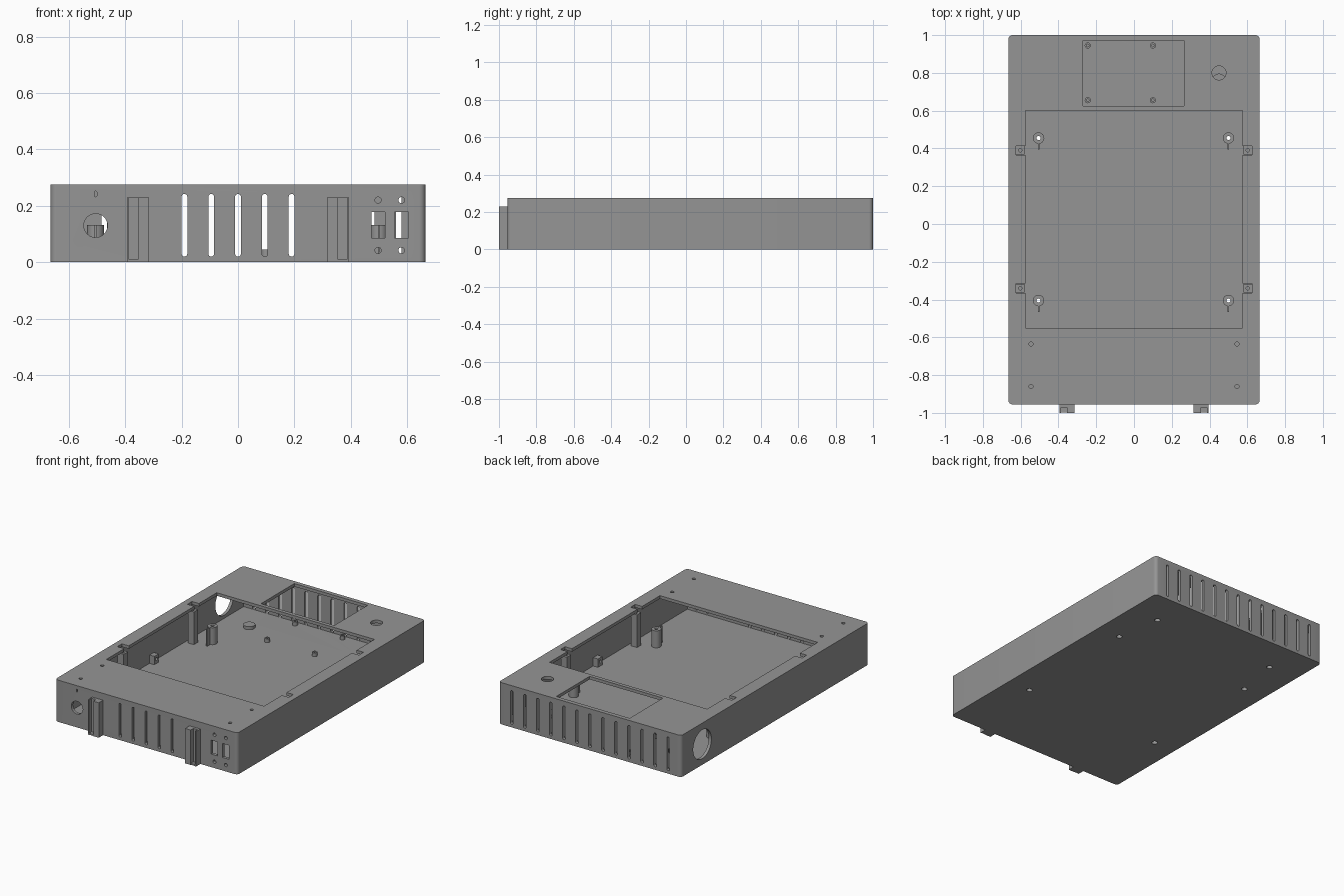
import bpy, bmesh, math

if "Cube" in bpy.data.objects:
    bpy.data.objects.remove(bpy.data.objects["Cube"])

W, Y0, Y1, H, T = 0.665, -0.955, 1.0, 0.275, 0.02   # half width, front, back, height, wall

grey = bpy.data.materials.new("grey_plastic")
grey.diffuse_color = (0.30, 0.30, 0.30, 1)
grey.use_nodes = True
grey.node_tree.nodes["Principled BSDF"].inputs["Base Color"].default_value = grey.diffuse_color


# ---- profiles (2D) ----
def rect(u0, u1, v0, v1):
    return [(u0, v0), (u1, v0), (u1, v1), (u0, v1)]


def circle(u, v, r, n=24):
    return [(u + r * math.cos(2 * math.pi * i / n), v + r * math.sin(2 * math.pi * i / n))
            for i in range(n)]


def rounded(u0, u1, v0, v1, r, n=6):
    pts = []
    corners = [(u1 - r, v1 - r), (u0 + r, v1 - r), (u0 + r, v0 + r), (u1 - r, v0 + r)]
    for k, (cu, cv) in enumerate(corners):
        for i in range(n + 1):
            a = math.pi / 2 * (k + i / n)
            pts.append((cu + r * math.cos(a), cv + r * math.sin(a)))
    return pts


def slot(u, v0, v1, w):
    return rounded(u - w / 2, u + w / 2, v0, v1, w / 2 * 0.98)


# ---- solids ----
def prism(bm, pts, axis, lo, hi):
    place = {"x": lambda u, v, t: (t, u, v),
             "y": lambda u, v, t: (u, t, v),
             "z": lambda u, v, t: (u, v, t)}[axis]
    a = [bm.verts.new(place(u, v, lo)) for u, v in pts]
    b = [bm.verts.new(place(u, v, hi)) for u, v in pts]
    bm.faces.new(a)
    bm.faces.new(b[::-1])
    n = len(pts)
    for i in range(n):
        j = (i + 1) % n
        bm.faces.new((a[i], b[i], b[j], a[j]))


def build(name, solids):
    bm = bmesh.new()
    for s in solids:
        prism(bm, *s)
    bmesh.ops.recalc_face_normals(bm, faces=bm.faces)
    me = bpy.data.meshes.new(name)
    bm.to_mesh(me)
    bm.free()
    me.materials.append(grey)
    ob = bpy.data.objects.new(name, me)
    bpy.context.collection.objects.link(ob)
    return ob


def activate(ob):
    bpy.ops.object.select_all(action="DESELECT")
    ob.select_set(True)
    bpy.context.view_layer.objects.active = ob


def cut(ob, solids):
    cutter = build("cutter", solids)
    cutter.hide_render = True
    activate(ob)
    mod = ob.modifiers.new("cut", "BOOLEAN")
    mod.operation, mod.solver, mod.object = "DIFFERENCE", "EXACT", cutter
    bpy.ops.object.modifier_apply(modifier=mod.name)
    bpy.data.objects.remove(cutter)


def smooth(ob):
    activate(ob)
    bpy.ops.object.shade_smooth_by_angle(angle=math.radians(30))


# ---- shared positions ----
mounts = [(x, y) for x in (-0.505, 0.5) for y in (0.455, -0.405)]
tabs = [(s, y) for s in (-1, 1) for y in (0.39, -0.34)]
pads = [(-0.45, 0.76), (0.45, 0.76)]
standoffs = [(x, y) for x in (-0.245, 0.1) for y in (0.655, 0.945)]
bores = [(circle(x, y, 0.018), "z", -0.05, 0.11) for x, y in mounts]
screws = [(circle(x, y, 0.011), "z", 0.05, 0.2) for x, y in mounts]

# ---- enclosure shell ----
shell = build("enclosure", [(rounded(-W, W, Y0, Y1, 0.022), "z", 0, H)])
cut(shell, [(rect(-W + T, W - T, Y0 + T, Y1 - T), "z", T, H - T)])

# top openings and holes
top = [(rect(-0.575, 0.575, -0.55, 0.6), "z", 0.2, 0.4),
       (rect(-0.27, 0.265, 0.625, 0.972), "z", 0.2, 0.4),
       (circle(0.45, 0.8, 0.037, 32), "z", 0.2, 0.4)]
top += [(circle(x, y, 0.011, 16), "z", 0.2, 0.4) for x in (-0.545, 0.545) for y in (-0.635, -0.86)]
cut(shell, top)
cut(shell, [(rect(min(s * 0.56, s * 0.625), max(s * 0.56, s * 0.625), y - 0.024, y + 0.024),
             "z", 0.2, 0.4) for s, y in tabs])

# front panel: vents, cable hole, indicator slit, sockets with screw holes
fy = ("y", Y0 - 0.05, Y0 + T + 0.015)
front = [(slot(0.095 * i, 0.02, 0.242, 0.02), *fy) for i in range(-2, 3)]
front += [(circle(-0.505, 0.13, 0.042, 32), *fy), (slot(-0.505, 0.232, 0.252, 0.008), *fy)]
for x in (0.497, 0.58):
    front.append((rect(x - 0.024, x + 0.024, 0.086, 0.178), *fy))
    front += [(circle(x, z, 0.011, 16), *fy) for z in (0.042, 0.22)]
cut(shell, front)

# back vents, side port, floor holes
cut(shell, [(slot(0.095 * i, 0.02, 0.242, 0.02), "y", Y1 - T - 0.005, Y1 + 0.05)
            for i in range(-6, 7)])
cut(shell, [(circle(0.78, 0.135, 0.095, 48), "x", -W - 0.05, -W + T + 0.02)])
cut(shell, bores + [(circle(x, y, 0.018), "z", -0.05, 0.05) for x, y in pads])
smooth(shell)

# ---- keyhole mount bosses with ribs ----
bosses = build("mount_bosses", [(circle(x, y, 0.03), "z", T - 0.002, 0.132) for x, y in mounts])
cut(bosses, bores)
cut(bosses, screws)
smooth(bosses)
build("boss_ribs", [(rect(x - 0.004, x + 0.004, y - 0.06, y - 0.028), "z", T - 0.002, 0.132)
                    for x, y in mounts])

# ---- lid screw posts beneath the top notches ----
posts = build("lid_posts", [(rect(s * 0.602 - 0.022, s * 0.602 + 0.022, y - 0.022, y + 0.022),
                             "z", T - 0.002, 0.235) for s, y in tabs])
cut(posts, [(circle(s * 0.602, y, 0.009, 16), "z", 0.12, 0.3) for s, y in tabs])
smooth(posts)

# ---- floor pads and board standoffs ----
smooth(build("floor_pads", [(circle(x, y, 0.036), "z", T - 0.002, 0.04) for x, y in pads]))
stand = build("board_standoffs", [(circle(x, y, 0.016, 20), "z", T - 0.002, 0.045)
                                  for x, y in standoffs])
cut(stand, [(circle(x, y, 0.007, 12), "z", 0.025, 0.1) for x, y in standoffs])
smooth(stand)

# ---- cable anchors on the side walls ----
anchors = build("cable_anchors", [(rect(s * 0.63 - 0.02, s * 0.63 + 0.02, 0.0, 0.045),
                                   "z", T - 0.002, 0.075) for s in (-1, 1)])
cut(anchors, [(circle(0.022, 0.05, 0.01, 12), "x", -1, 1)])

# ---- front rails: thin outer lip, thick inner bar, back plate and bottom stop ----
for s, side in ((-1, "left"), (1, "right")):
    def span(a, b):
        return min(s * a, s * b), max(s * a, s * b)
    outline = [(0.315, Y0 + 0.004), (0.315, -1.0), (0.355, -1.0), (0.355, -0.972),
               (0.386, -0.972), (0.386, -1.0), (0.394, -1.0), (0.394, Y0 + 0.004)]
    build(side + "_rail", [([(s * u, v) for u, v in outline], "z", 0, 0.23)])
    build(side + "_rail_stop", [(rect(*span(0.354, 0.387), -0.998, -0.971), "z", 0.0, 0.01)])
